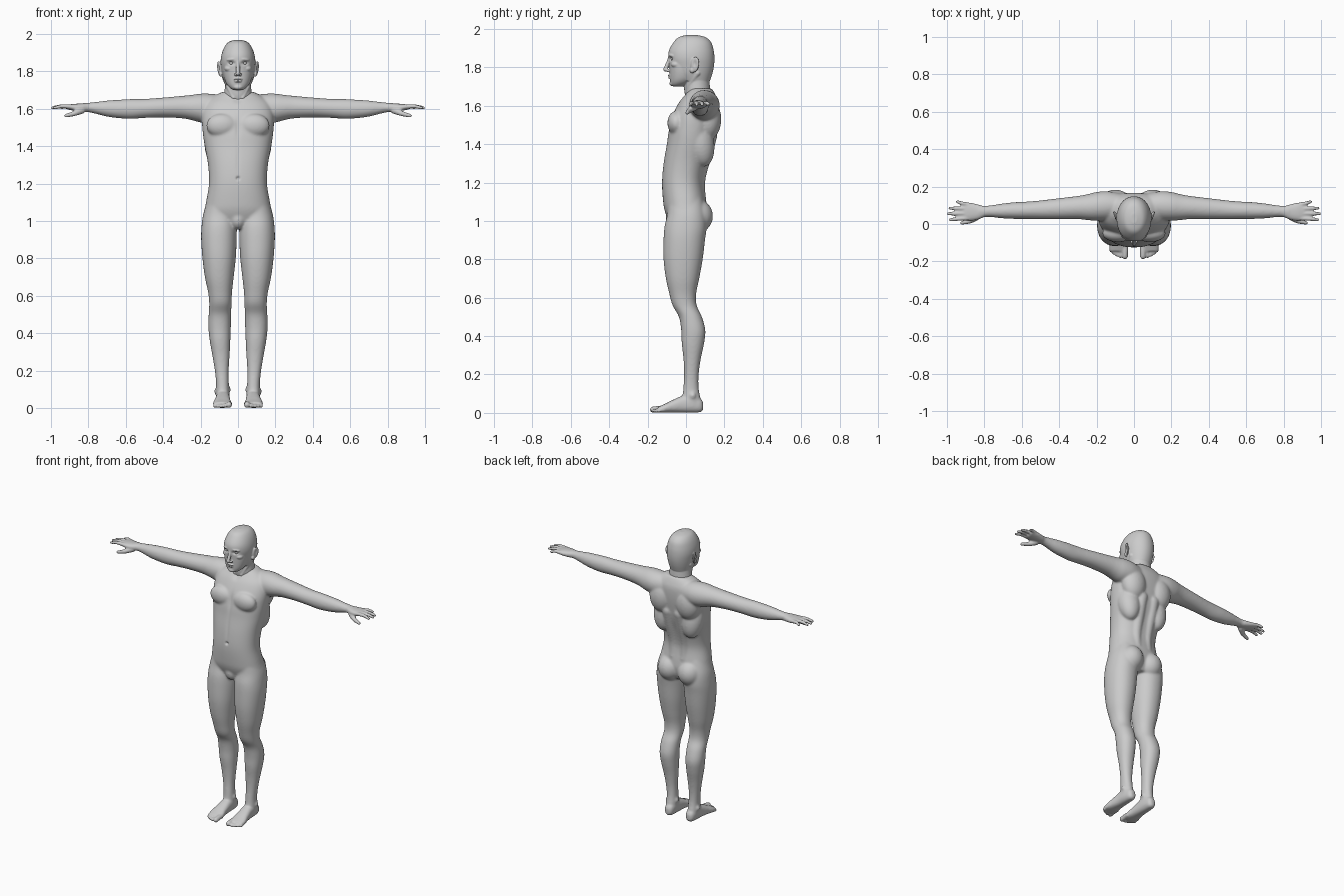
import bpy, bmesh, math
from mathutils import Vector, Matrix


def spline(rows, steps=5):
    """Catmull-Rom interpolation through rows of numbers."""
    out = []
    for i in range(len(rows) - 1):
        p = [rows[max(i - 1, 0)], rows[i], rows[i + 1], rows[min(i + 2, len(rows) - 1)]]
        for k in range(steps):
            t = k / steps
            out.append([0.5 * (2 * b + (c - a) * t + (2 * a - 5 * b + 4 * c - d) * t * t
                               + (3 * b - a - 3 * c + d) * t ** 3) for a, b, c, d in zip(*p)])
    return out + [list(rows[-1])]


def skin(bm, rings):
    """Close a stack of point rings into a solid."""
    rings = [[bm.verts.new(p) for p in r] for r in rings]
    n = len(rings[0])
    for a, b in zip(rings, rings[1:]):
        for i in range(n):
            bm.faces.new((a[i], a[(i + 1) % n], b[(i + 1) % n], b[i]))
    bm.faces.new(rings[0][::-1])
    bm.faces.new(rings[-1])


def loft(bm, axis, rows, e=2.0, n=40):
    """Rows are (position on axis, centre u, centre v, radius u, radius v)."""
    rings = []
    for t, u, v, ru, rv in spline(rows):
        ring = []
        for i in range(n):
            c, s = math.cos(2 * math.pi * i / n), math.sin(2 * math.pi * i / n)
            a = u + ru * math.copysign(abs(c) ** (2 / e), c)
            b = v + rv * math.copysign(abs(s) ** (2 / e), s)
            ring.append({'x': (t, a, b), 'y': (a, t, b), 'z': (a, b, t)}[axis])
        rings.append(ring)
    skin(bm, rings)


def blob(bm, c, r, rot=(0, 0, 0)):
    m = Matrix.LocRotScale(Vector(c), None, None)
    for ax, ang in zip('XYZ', rot):
        m = m @ Matrix.Rotation(math.radians(ang), 4, ax)
    bmesh.ops.create_uvsphere(bm, u_segments=24, v_segments=16, radius=1,
                              matrix=m @ Matrix.Diagonal((*r, 1)))


def tube(bm, pts):
    """Rounded tube through (x, y, z, radius) points."""
    path = spline(pts)
    d = (Vector(path[-1][:3]) - Vector(path[0][:3])).normalized()
    q = d.to_track_quat('Z', 'Y')
    skin(bm, [[Vector(p[:3]) + q @ Vector((p[3] * math.cos(a * math.pi / 8),
                                           p[3] * math.sin(a * math.pi / 8), 0))
               for a in range(16)] for p in path])
    for p in (path[0], path[-1]):
        blob(bm, p[:3], [p[3]] * 3)


def mirror(bm):
    dup = bmesh.ops.duplicate(bm, geom=bm.verts[:] + bm.edges[:] + bm.faces[:])
    for v in dup['geom']:
        if isinstance(v, bmesh.types.BMVert):
            v.co.x *= -1


def finish(bm, name, voxel, iters, weight, brushes):
    """Fuse the solids, soften the joins, then press in small dents."""
    bmesh.ops.recalc_face_normals(bm, faces=bm.faces)
    me = bpy.data.meshes.new(name)
    bm.to_mesh(me)
    bm.free()
    ob = bpy.data.objects.new(name, me)
    bpy.context.collection.objects.link(ob)
    bpy.context.view_layer.objects.active = ob
    ob.select_set(True)
    mod = ob.modifiers.new('fuse', 'REMESH')
    mod.mode, mod.voxel_size = 'VOXEL', voxel
    bpy.ops.object.modifier_apply(modifier='fuse')
    group = ob.vertex_groups.new(name='soft')
    bins = {}
    for v in ob.data.vertices:
        bins.setdefault(weight(v.co), []).append(v.index)
    for w, ids in bins.items():
        group.add(ids, w, 'REPLACE')
    mod = ob.modifiers.new('soften', 'SMOOTH')
    mod.factor, mod.iterations, mod.vertex_group = 0.5, iters, 'soft'
    bpy.ops.object.modifier_apply(modifier='soften')
    for c, r, push in brushes:
        c, push = Vector(c), Vector(push)
        for v in ob.data.vertices:
            q = sum(((v.co[k] - c[k]) / r[k]) ** 2 for k in range(3))
            if q < 6:
                v.co += push * math.exp(-q)
    bpy.ops.object.shade_smooth()
    ob.select_set(False)
    return ob


# ---------- body: one side ----------
bm = bmesh.new()
# arm
loft(bm, 'x', [(.06, .10, 1.60, .06, .07), (.14, .097, 1.602, .078, .078), (.2, .094, 1.604, .077, .077),
               (.25, .09, 1.607, .069, .067), (.3, .088, 1.609, .062, .06), (.4, .082, 1.607, .056, .053),
               (.5, .076, 1.602, .05, .051), (.57, .073, 1.599, .047, .053), (.63, .072, 1.599, .045, .05),
               (.7, .07, 1.601, .04, .043), (.78, .068, 1.606, .03, .028), (.83, .066, 1.608, .031, .022)])
# palm, fingers, thumb
loft(bm, 'x', [(.8, .066, 1.607, .029, .024), (.84, .064, 1.606, .042, .022),
               (.88, .066, 1.608, .048, .018), (.915, .068, 1.609, .043, .012)], 2.3)
for y0, x1, y1 in ((.031, .982, .023), (.056, .992, .055), (.081, .984, .085), (.103, .944, .119)):
    tube(bm, [(.88, y0, 1.61, .0115), ((.88 + x1) / 2 + .01, (y0 + y1) / 2, 1.613, .0105), (x1, y1, 1.605, .0085)])
tube(bm, [(.835, .042, 1.592, .019), (.875, .017, 1.575, .014), (.92, .006, 1.563, .010)])
# leg
loft(bm, 'z', [(1.12, .085, -.005, .075, .09), (1.04, .098, .003, .087, .1), (.97, .101, -.002, .094, .11),
               (.9, .102, -.009, .095, .108), (.8, .101, -.015, .089, .102), (.7, .1, -.018, .077, .087),
               (.62, .096, -.017, .064, .07), (.56, .094, -.007, .06, .063), (.5, .097, .023, .06, .06),
               (.43, .0985, .038, .06, .063), (.36, .096, .036, .055, .058), (.28, .091, .032, .046, .045),
               (.2, .087, .028, .037, .038), (.13, .083, .026, .034, .04), (.07, .082, .028, .036, .048),
               (.03, .08, .03, .034, .05)], 2.15)
# foot and toes
loft(bm, 'y', [(.09, .08, .035, .012, .018), (.075, .08, .04, .028, .036), (.03, .081, .05, .036, .049),
               (-.02, .081, .045, .038, .044), (-.07, .083, .034, .043, .033), (-.11, .084, .024, .049, .023),
               (-.145, .085, .017, .045, .015)], 2.4)
for x, tip, r in ((.048, -.172, .016), (.072, -.172, .0105), (.091, -.165, .01), (.108, -.155, .0098), (.123, -.142, .0095)):
    tube(bm, [(x, -.115, r + .006, r), (x, (tip - .115) / 2, r + .005, r), (x, tip, r + .001, r)])
blob(bm, (.05, .03, .1), (.012, .016, .018))            # ankle bones
blob(bm, (.116, .035, .09), (.011, .016, .018))
blob(bm, (.085, -.05, 1.51), (.085, .047, .064))        # chest muscle
blob(bm, (.1, .115, 1.53), (.085, .069, .11))           # shoulder blade
blob(bm, (.105, .07, 1.42), (.075, .075, .14), (12, 0, 0))   # side of back
blob(bm, (.075, .055, 1.025), (.08, .086, .088))        # buttock
tube(bm, [(.04, .07, 1.12, .035), (.042, .067, 1.22, .035), (.045, .1, 1.35, .038), (.045, .125, 1.45, .04)])
mirror(bm)
# torso: (height, front, back, half width)
loft(bm, 'z', [(z, 0, (f + b) / 2, w, (b - f) / 2) for z, f, b, w in (
    (.96, -.07, .08, .05), (1.0, -.09, .1, .155), (1.05, -.11, .11, .178), (1.1, -.119, .106, .171),
    (1.2, -.125, .093, .155), (1.3, -.117, .112, .16), (1.4, -.1, .142, .178), (1.47, -.09, .155, .188),
    (1.55, -.07, .165, .193), (1.62, -.035, .165, .18), (1.66, -.003, .152, .14), (1.69, .02, .135, .085))], 2.25, 64)
blob(bm, (0, -.06, 1.01), (.045, .045, .055))           # groin


def soft(co):
    """Keep fingers and toes crisp."""
    return .15 if abs(co.x) > .82 or (co.z < .06 and co.y < -.08) else (.5 if abs(co.x) > .76 or co.z < .1 else 1.0)


finish(bm, 'body', .0055, 18, soft, [
    ((0, -.126, 1.228), (.008, .03, .008), (0, .014, 0)),       # navel
    ((0, -.09, 1.5), (.012, .04, .06), (0, .006, 0)),           # breastbone groove
    ((0, -.12, 1.33), (.01, .04, .09), (0, .003, 0)),           # belly line
    ((0, -.01, 1.645), (.02, .03, .018), (0, .008, 0))])        # throat notch

# ---------- head: one side ----------
bm = bmesh.new()
blob(bm, (.099, .046, 1.815), (.009, .024, .041), (-8, 8, -22))     # ear
blob(bm, (.092, .032, 1.785), (.01, .012, .015))                  # ear lobe
blob(bm, (.034, -.072, 1.864), (.03, .017, .009), (0, 8, 22))       # brow
blob(bm, (.047, -.05, 1.815), (.026, .028, .018))                  # cheekbone
blob(bm, (.012, -.093, 1.783), (.0085, .011, .008))                # nostril wing
tube(bm, [(.07, .06, 1.77, .016), (.05, .025, 1.72, .015), (.025, .005, 1.66, .012)])  # neck tendon
mirror(bm)
# neck, skull, jaw
loft(bm, 'z', [(1.63, 0, .072, .078, .07), (1.67, 0, .06, .075, .068), (1.72, 0, .056, .07, .067),
               (1.78, 0, .052, .068, .066)])
loft(bm, 'z', [(1.969, 0, .03, .015, .025), (1.957, 0, .032, .05, .07), (1.93, 0, .033, .073, .098),
               (1.89, 0, .028, .088, .116), (1.85, 0, .028, .093, .12), (1.81, 0, .031, .089, .115),
               (1.77, 0, .034, .082, .104), (1.73, 0, .045, .07, .08)], 2.1, 64)
loft(bm, 'z', [(1.84, 0, -.01, .08, .079), (1.79, 0, -.01, .078, .076), (1.75, 0, -.015, .069, .069),
               (1.725, 0, -.025, .056, .057), (1.708, 0, -.037, .038, .041), (1.7, 0, -.04, .022, .025)], 2.15, 64)
# nose, lips, chin
tube(bm, [(0, -.084, 1.855, .009), (0, -.092, 1.83, .009), (0, -.1, 1.808, .0105), (0, -.107, 1.789, .0115)])
blob(bm, (0, -.086, 1.7575), (.024, .009, .0055))
blob(bm, (0, -.084, 1.747), (.02, .0095, .006))
blob(bm, (0, -.072, 1.716), (.024, .014, .014))
dents = [((0, -.094, 1.7525), (.02, .01, .0025), (0, .004, 0))]
for s in (1, -1):
    dents += [((s * .035, -.082, 1.844), (.017, .022, .009), (0, .013, 0)),      # eye socket
              ((s * .11, .046, 1.82), (.012, .01, .02), (-s * .007, 0, 0)),      # ear hollow
              ((s * .006, -.1, 1.774), (.004, .005, .004), (0, 0, .004))]        # nostril
finish(bm, 'head', .0032, 7, lambda co: 1.0, dents)

# ---------- eyes ----------
for s, side in ((1, 'left'), (-1, 'right')):
    bm = bmesh.new()
    blob(bm, (s * .035, -.064, 1.844), (.0135, .0135, .0125))
    for f in bm.faces:
        f.smooth = True
    me = bpy.data.meshes.new(side + '_eye')
    bm.to_mesh(me)
    bm.free()
    bpy.context.collection.objects.link(bpy.data.objects.new(side + '_eye', me))
